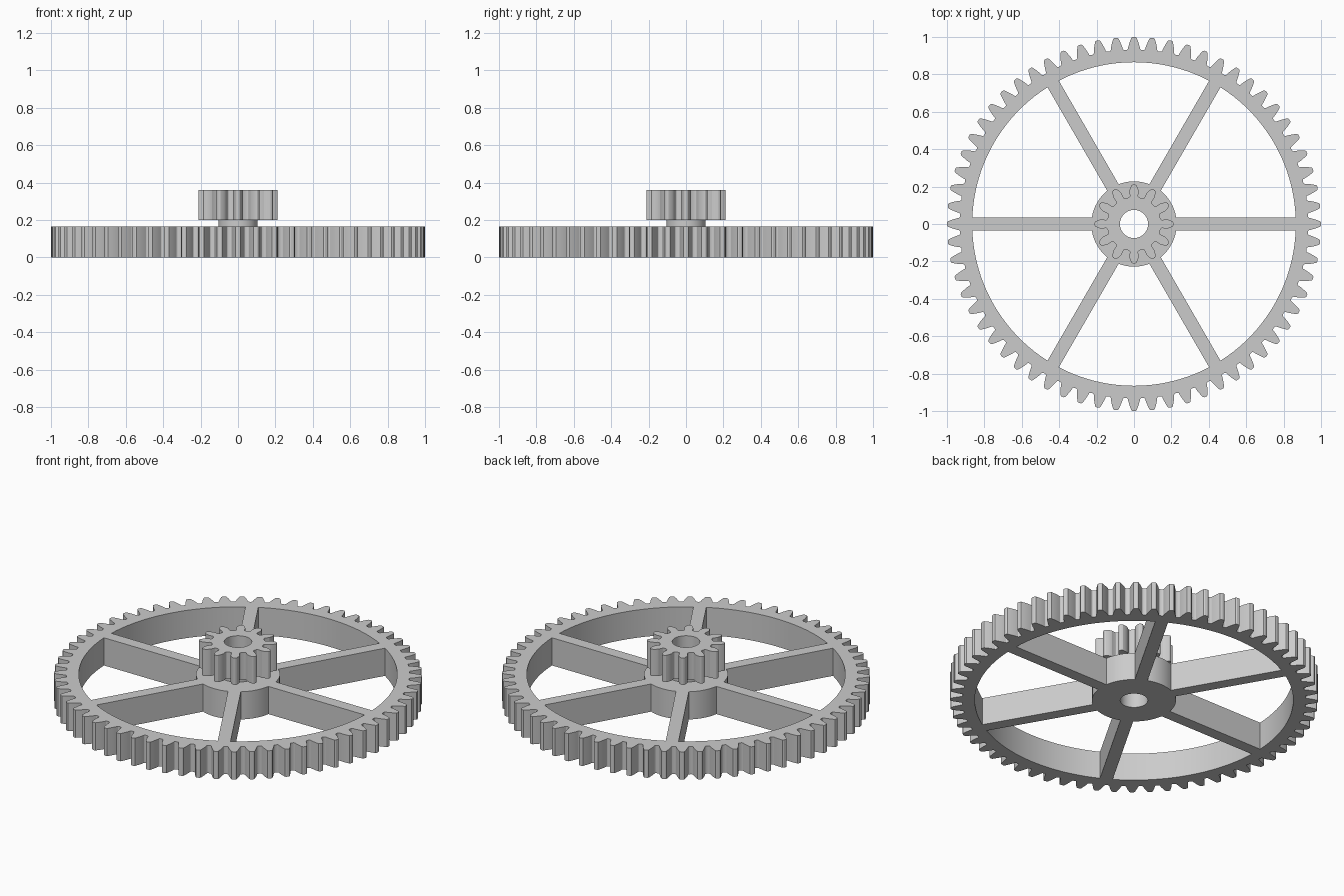
import bpy, bmesh
from math import pi, sin, cos, tan, acos, asin, sqrt, radians

cube = bpy.data.objects.get("Cube")
if cube:
    bpy.data.objects.remove(cube, do_unlink=True)

MODULE = 2 / 66          # tooth size shared by both gears
BORE = 0.075
HUB = 0.228
RIM_INNER = 0.865
SPOKE_HALF = 0.035
WHEEL_TOP, PINION_BOTTOM, PINION_TOP = 0.166, 0.2, 0.361

grey = bpy.data.materials.new("plain grey")
grey.use_nodes = True
colour = (0.6, 0.6, 0.6, 1)
grey.diffuse_color = colour
grey.node_tree.nodes["Principled BSDF"].inputs["Base Color"].default_value = colour


def polar(r, a):
    return (r * cos(a), r * sin(a))


def arc(r, start, end, steps):
    return [polar(r, start + (end - start) * i / steps) for i in range(steps + 1)]


def circle(r, steps=64):
    return arc(r, 0, 2 * pi, steps)[:-1]


def gear_outline(teeth):
    """Involute tooth flanks with rounded roots and tips."""
    pressure = radians(20)
    pitch = MODULE * teeth / 2
    base = pitch * cos(pressure)
    root, tip = pitch - 1.25 * MODULE, pitch + MODULE

    def half_angle(r):
        p = acos(min(1, base / r))
        return pi / (2 * teeth) + tan(pressure) - pressure - tan(p) + p

    # One flank from root to tip, as radius and angle from the tooth centre
    fillet = 0.3 * MODULE
    flank = []
    for i in range(4):
        t = i / 3 * pi / 2
        r = root + fillet * (1 - cos(t))
        flank.append((r, half_angle(root + fillet) + fillet * (1 - sin(t)) / r))
    low, high = max(base, root + fillet), tip - 0.12 * MODULE
    for i in range(1, 7):
        r = low + (high - low) * i / 6
        flank.append((r, half_angle(r)))
    flank.append((tip, half_angle(tip) * 0.6))

    points = []
    for k in range(teeth):
        centre = 2 * pi * k / teeth
        points += [polar(r, centre - a) for r, a in flank]
        points += [polar(r, centre + a) for r, a in reversed(flank)]
    return points


def spoke_window(index):
    """Opening between two neighbouring spokes."""
    start, end = index * pi / 3, (index + 1) * pi / 3
    outer, inner = asin(SPOKE_HALF / RIM_INNER), asin(SPOKE_HALF / HUB)
    return (arc(RIM_INNER, start + outer, end - outer, 20)
            + arc(HUB, end - inner, start + inner, 8))


def plate(name, loops, bottom, top, caps=True):
    """Extrude an outline with holes between two heights."""
    bm = bmesh.new()
    edges, rings = [], []
    for loop in loops:
        verts = [bm.verts.new((x, y, bottom)) for x, y in loop]
        edges += [bm.edges.new((v, verts[i - 1])) for i, v in enumerate(verts)]
    bmesh.ops.triangle_fill(bm, edges=edges, use_beauty=True, normal=(0, 0, 1))
    lower = bm.faces[:]
    made = bmesh.ops.extrude_face_region(bm, geom=lower, use_keep_orig=True)["geom"]
    upper = [v for v in made if isinstance(v, bmesh.types.BMVert)]
    bmesh.ops.translate(bm, verts=upper, vec=(0, 0, top - bottom))
    bmesh.ops.recalc_face_normals(bm, faces=bm.faces[:])
    if not caps:
        flat = [f for f in bm.faces if abs(f.normal.z) > 0.5]
        bmesh.ops.delete(bm, geom=flat, context="FACES")
    mesh = bpy.data.meshes.new(name)
    bm.to_mesh(mesh)
    bm.free()
    mesh.materials.append(grey)
    obj = bpy.data.objects.new(name, mesh)
    bpy.context.collection.objects.link(obj)
    bpy.ops.object.select_all(action="DESELECT")
    obj.select_set(True)
    bpy.context.view_layer.objects.active = obj
    bpy.ops.object.shade_smooth_by_angle(angle=radians(15))
    return obj


# Large spoked wheel with hub
windows = [spoke_window(i) for i in range(6)]
plate("spoked_gear_wheel", [gear_outline(64), circle(BORE)] + windows, 0, WHEEL_TOP)

# Short neck between the wheel and the pinion
plate("neck", [circle(0.104), circle(BORE)], WHEEL_TOP, PINION_BOTTOM, caps=False)

# Small pinion on top
plate("pinion", [gear_outline(12), circle(BORE)], PINION_BOTTOM, PINION_TOP)
